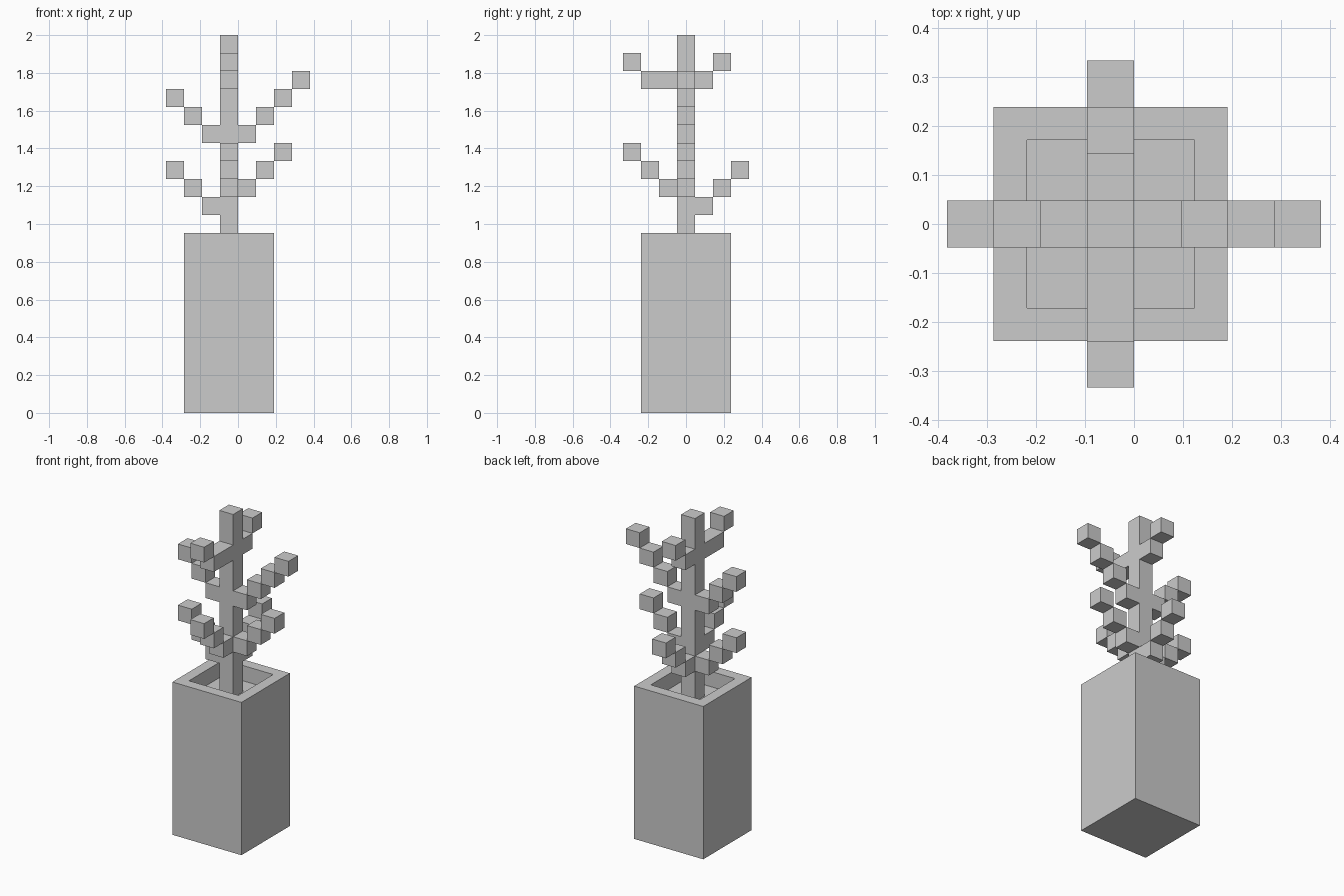
import bpy, bmesh
from mathutils import Matrix, Vector

if "Cube" in bpy.data.objects:
    bpy.data.objects.remove(bpy.data.objects["Cube"])

U = 2 / 21  # one block

# Single grey material
grey = bpy.data.materials.new("plain_grey")
grey.use_nodes = True
grey.diffuse_color = (0.6, 0.6, 0.6, 1)
grey.node_tree.nodes["Principled BSDF"].inputs["Base Color"].default_value = (0.6, 0.6, 0.6, 1)


def add_box(bm, centre, size):
    """Box in block units; x is measured from the stem axis."""
    place = Matrix.Translation((Vector(centre) + Vector((-0.5, 0, 0))) * U)
    scale = Matrix.Diagonal((*(Vector(size) * U), 1))
    return bmesh.ops.create_cube(bm, size=1, matrix=place @ scale)["verts"]


def finish(bm, name):
    mesh = bpy.data.meshes.new(name)
    bm.to_mesh(mesh)
    bm.free()
    mesh.materials.append(grey)
    obj = bpy.data.objects.new(name, mesh)
    bpy.context.collection.objects.link(obj)


# Pot with a recessed square opening
bm = bmesh.new()
add_box(bm, (0, 0, 5), (5, 5, 10))
bm.normal_update()
top = max(bm.faces, key=lambda f: f.calc_center_median().z)
bmesh.ops.inset_region(bm, faces=[top], thickness=U)
floor = bmesh.ops.extrude_discrete_faces(bm, faces=[top])["faces"][0]
bmesh.ops.translate(bm, verts=floor.verts, vec=(0, 0, -U))
finish(bm, "pot")

# Stem
bm = bmesh.new()
add_box(bm, (0, 0, 15), (1, 1, 12))
finish(bm, "stem")

# Branches: direction, then the block level of each step outwards
branches = {
    "lower_right_branch": ((-1, 0), (11, 12, 13)),
    "lower_left_branch": ((1, 0), (12, 13, 14)),
    "lower_back_branch": ((0, 1), (11, 12, 13)),
    "lower_front_branch": ((0, -1), (12, 13, 14)),
    "middle_right_branch": ((-1, 0), (15, 16, 17)),
    "middle_left_branch": ((1, 0), (15, 16, 17, 18)),
    "upper_back_branch": ((0, 1), (18, 19)),
    "upper_front_branch": ((0, -1), (18, 18, 19)),
}
for name, ((dx, dy), levels) in branches.items():
    bm = bmesh.new()
    for step, level in enumerate(levels, 1):
        add_box(bm, (dx * step, dy * step, level + 0.5), (1, 1, 1))
    finish(bm, name)
